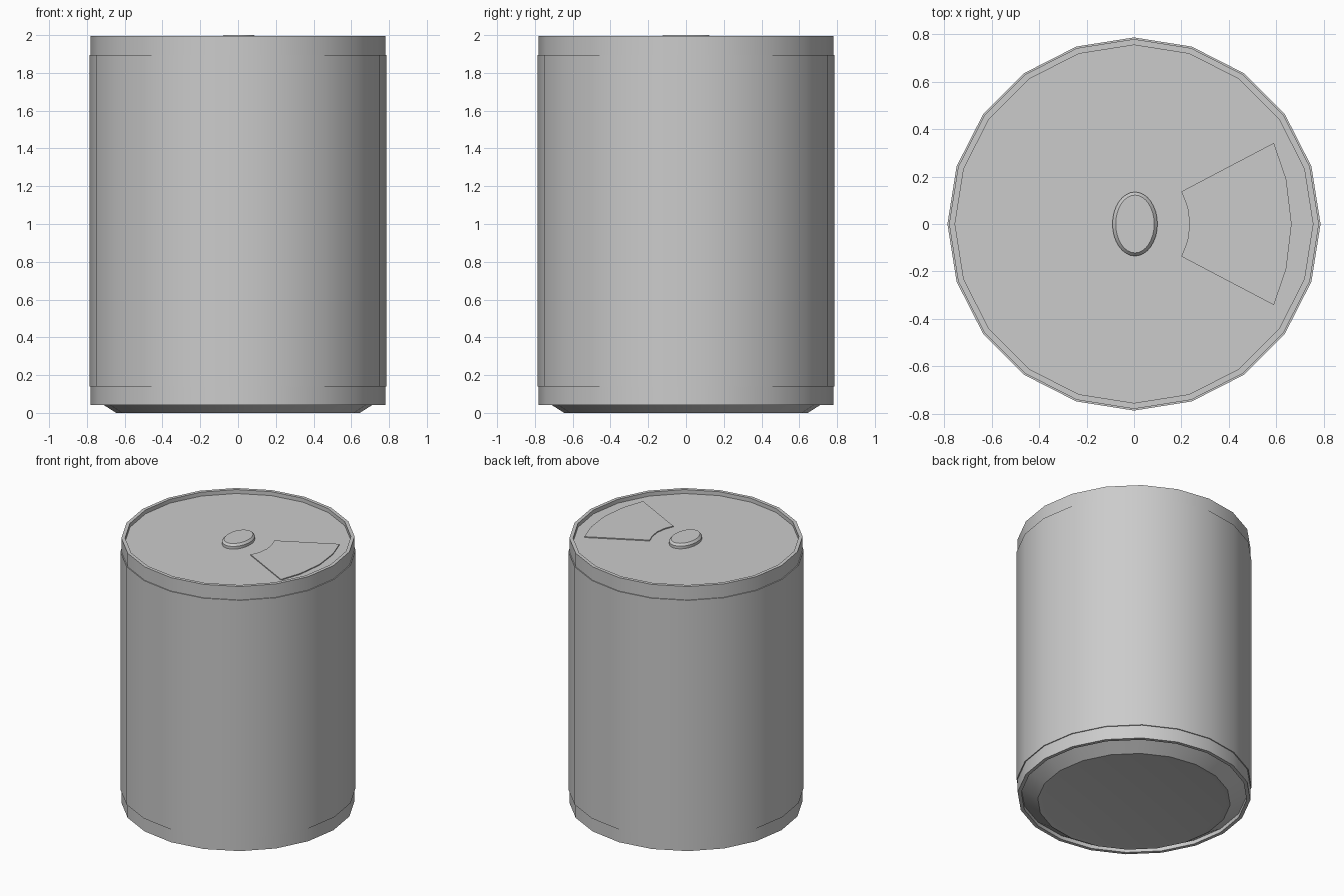
import bpy, bmesh, math

if "Cube" in bpy.data.objects:
    bpy.data.objects.remove(bpy.data.objects["Cube"])

SIDES = 20


def finish(name, bm, angle=35):
    bmesh.ops.recalc_face_normals(bm, faces=bm.faces[:])
    mesh = bpy.data.meshes.new(name)
    bm.to_mesh(mesh)
    bm.free()
    obj = bpy.data.objects.new(name, mesh)
    bpy.context.collection.objects.link(obj)
    bpy.ops.object.select_all(action='DESELECT')
    obj.select_set(True)
    bpy.context.view_layer.objects.active = obj
    bpy.ops.object.shade_smooth_by_angle(angle=math.radians(angle))
    return obj


def stack(name, rings, sides, closed=False):
    """Join elliptical rings (rx, ry, z); cap both ends unless closed into a loop."""
    bm = bmesh.new()
    loops = []
    for rx, ry, z in rings:
        loops.append([bm.verts.new((rx * math.cos(2 * math.pi * i / sides),
                                    ry * math.sin(2 * math.pi * i / sides), z))
                      for i in range(sides)])
    pairs = list(zip(loops, loops[1:]))
    if closed:
        pairs.append((loops[-1], loops[0]))
    for a, b in pairs:
        for i in range(sides):
            j = (i + 1) % sides
            bm.faces.new((a[i], a[j], b[j], b[i]))
    if not closed:
        bm.faces.new(loops[0][::-1])
        bm.faces.new(loops[-1])
    return finish(name, bm)


# Can shell: tapered foot, groove, lower rim, wall, upper rim, recessed lid
profile = [(0.61, 0.006), (0.645, 0.0), (0.755, 0.07), (0.755, 0.042),
           (0.78, 0.042), (0.78, 1.994), (0.755, 1.994), (0.755, 1.965)]
stack("can_body", [(r, r, z) for r, z in profile], SIDES)

# Thin sleeve wrapped around the wall
sleeve = [(0.775, 0.14), (0.787, 0.14), (0.787, 1.895), (0.775, 1.895)]
stack("sleeve", [(r, r, z) for r, z in sleeve], SIDES, closed=True)

# Oval rivet in the lid centre
rivet = stack("lid_rivet", [(0.095, 0.135, 1.96), (0.095, 0.135, 1.985),
                            (0.081, 0.122, 2.0)], 32)
rivet.location.x = 0.004

# Raised wedge-shaped opening panel
half = [(0.235, 0), (0.226, 0.07), (0.2, 0.137),
        (0.59, 0.342), (0.642, 0.19), (0.665, 0)]
outline = half + [(x, -y) for x, y in half[-2:0:-1]]
bm = bmesh.new()
face = bm.faces.new([bm.verts.new((x, y, 1.96)) for x, y in outline])
up = bmesh.ops.extrude_face_region(bm, geom=[face])
bmesh.ops.translate(bm, vec=(0, 0, 0.012),
                    verts=[v for v in up["geom"] if isinstance(v, bmesh.types.BMVert)])
finish("opening_panel", bm)
